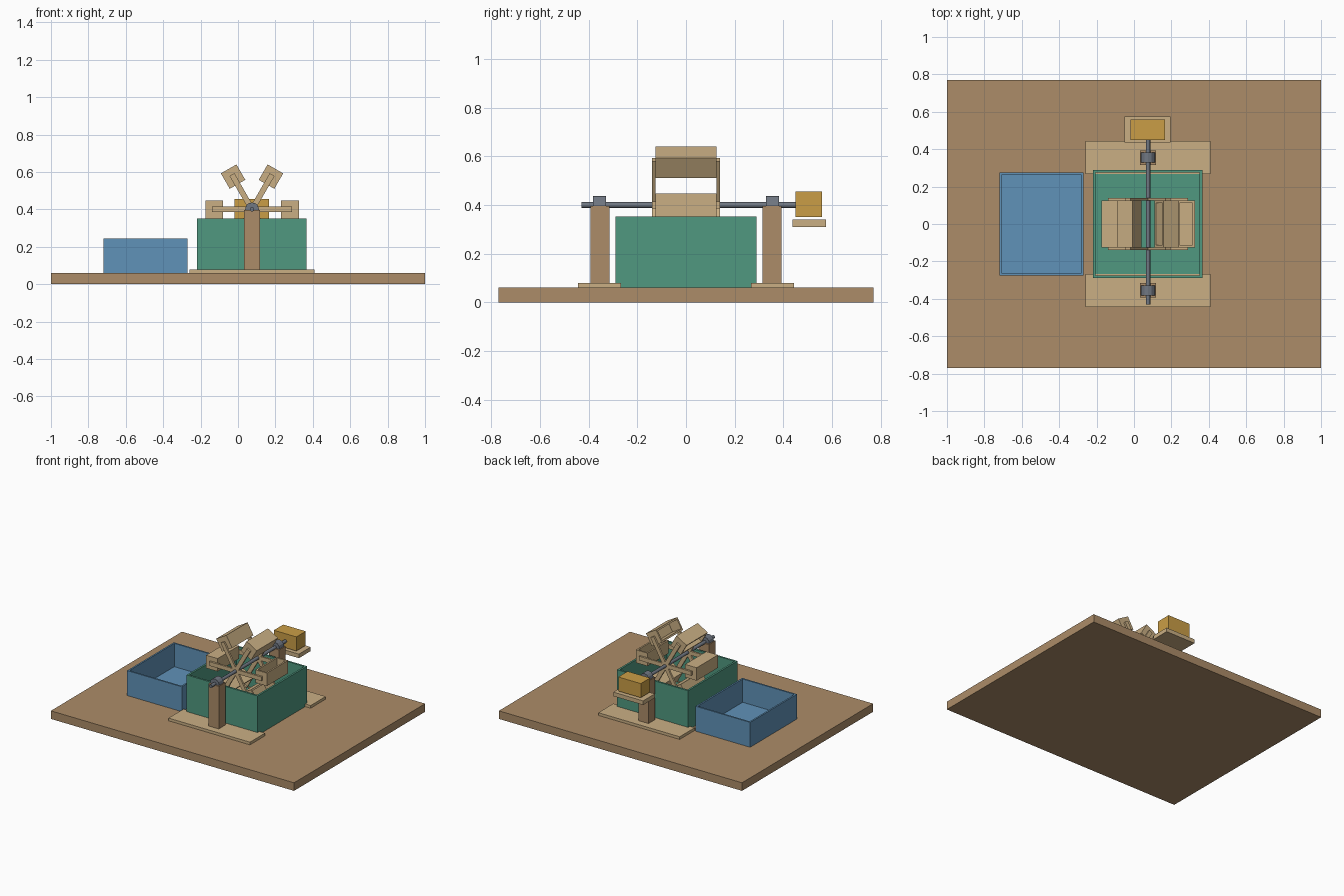
import bpy, bmesh, math
from mathutils import Matrix, Vector

cube = bpy.data.objects.get("Cube")
if cube:
    bpy.data.objects.remove(cube, do_unlink=True)


def material(name, rgb):
    linear = [((c / 255 + 0.055) / 1.055) ** 2.4 for c in rgb] + [1]
    m = bpy.data.materials.new(name)
    m.use_nodes = True
    m.diffuse_color = linear
    m.node_tree.nodes["Principled BSDF"].inputs["Base Color"].default_value = linear
    return m


wood = material("brown wood", (172, 140, 104))
pale = material("pale wood", (202, 175, 132))
green = material("tank green", (80, 152, 128))
blue = material("tray blue", (96, 146, 184))
gold = material("gold", (202, 158, 70))
steel = material("grey steel", (112, 119, 130))


def add_object(name, bm, mat):
    bmesh.ops.recalc_face_normals(bm, faces=bm.faces)
    mesh = bpy.data.meshes.new(name)
    bm.to_mesh(mesh)
    bm.free()
    mesh.materials.append(mat)
    obj = bpy.data.objects.new(name, mesh)
    bpy.context.collection.objects.link(obj)
    return obj


def box(name, x, y, z, mat, wall=0):
    """Box from ranges; a wall thickness makes it an open-topped container."""
    bm = bmesh.new()
    spans = (x, y, z)
    size = [b - a for a, b in spans]
    centre = Vector([(a + b) / 2 for a, b in spans])
    bmesh.ops.create_cube(bm, size=1, matrix=Matrix.Translation(centre) @ Matrix.Diagonal((*size, 1)))
    if wall:
        bm.normal_update()
        top = max(bm.faces, key=lambda f: f.normal.z)
        bmesh.ops.inset_region(bm, faces=[top], thickness=wall, use_even_offset=True)
        floor = bmesh.ops.extrude_discrete_faces(bm, faces=[top])["faces"][0]
        bmesh.ops.translate(bm, verts=floor.verts, vec=(0, 0, wall - size[2]))
    return add_object(name, bm, mat)


def rod(name, x, y, z, radius, sides, mat):
    """Cylinder lying along y."""
    bm = bmesh.new()
    turn = Matrix.Translation((x, sum(y) / 2, z)) @ Matrix.Rotation(math.pi / 2, 4, "X")
    bmesh.ops.create_cone(bm, cap_ends=True, segments=sides, radius1=radius, radius2=radius,
                          depth=y[1] - y[0], matrix=turn)
    for f in bm.faces:
        f.smooth = len(f.verts) == 4 and sides > 12
    return add_object(name, bm, mat)


# Ground board and containers
box("base_board", (-1, 1), (-0.77, 0.77), (0, 0.06), wood)
box("side_tray", (-0.72, -0.27), (-0.275, 0.275), (0.06, 0.245), blue, 0.012)
box("water_tank", (-0.22, 0.365), (-0.29, 0.29), (0.06, 0.352), green, 0.014)

# Foot, post and bearing at each end of the axle
AX, AZ = 0.075, 0.4


def mirrored(side, a, b):
    return tuple(sorted((side * a, side * b)))


for side, end in ((-1, "front"), (1, "back")):
    box(end + "_foot", (-0.26, 0.41), mirrored(side, 0.268, 0.445), (0.06, 0.08), pale)
    box(end + "_post", (AX - 0.042, AX + 0.042), mirrored(side, 0.315, 0.393), (0.08, 0.396), wood)
    rod(end + "_bearing", AX, mirrored(side, 0.328, 0.382), AZ, 0.037, 12, steel)
rod("axle", AX, (-0.43, 0.46), AZ, 0.012, 16, steel)

# Generator on its shelf
box("generator", (-0.02, 0.165), (0.45, 0.56), (0.35, 0.455), gold)
box("generator_shelf", (-0.05, 0.195), (0.437, 0.575), (0.31, 0.34), pale)

# Wheel: three full-length spokes per side, six buckets all opening the same way round
hub = Matrix.Translation((AX, 0, AZ))
for i in range(6):
    turn = hub @ Matrix.Rotation(-i * math.pi / 3, 4, "Y")
    bucket = box("bucket_%d" % (i + 1), (0.155, 0.25), (-0.125, 0.125), (-0.048, 0.048), pale, 0.012)
    bucket.matrix_world = turn
    if i < 3:
        for side, end in ((-1, "front"), (1, "back")):
            spoke = box("%s_spoke_%d" % (end, i + 1), (-0.215, 0.215),
                        mirrored(side, 0.125, 0.139), (-0.015, 0.015), pale)
            spoke.matrix_world = turn
